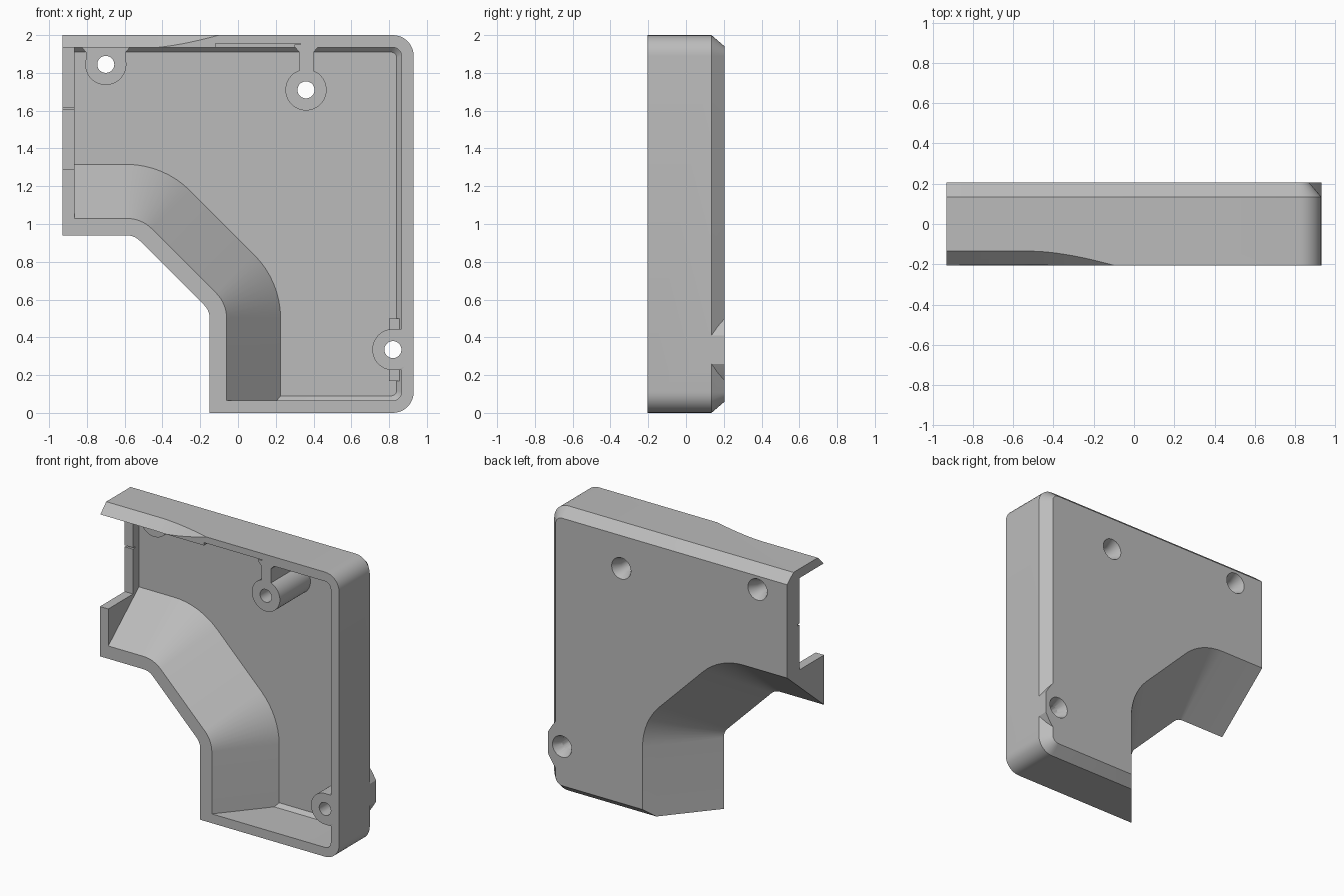
import bpy, bmesh
from math import sin, cos, radians, pi
from mathutils import Matrix

if "Cube" in bpy.data.objects:
    bpy.data.objects.remove(bpy.data.objects["Cube"])

FRONT, BACK, WALL, SLOPE = -0.205, 0.205, 0.065, 0.84

grey = bpy.data.materials.new("plain_grey")
grey.use_nodes = True
grey.diffuse_color = (0.5, 0.5, 0.5, 1)
grey.node_tree.nodes["Principled BSDF"].inputs["Base Color"].default_value = (0.5, 0.5, 0.5, 1)


def make(name, bm):
    bmesh.ops.recalc_face_normals(bm, faces=bm.faces)
    mesh = bpy.data.meshes.new(name)
    bm.to_mesh(mesh)
    bm.free()
    mesh.materials.append(grey)
    obj = bpy.data.objects.new(name, mesh)
    bpy.context.collection.objects.link(obj)
    return obj


def loft(name, loops):
    """Skin equal-length loops and cap both ends."""
    bm = bmesh.new()
    rings = [[bm.verts.new(p) for p in loop] for loop in loops]
    n = len(rings[0])
    for a, b in zip(rings, rings[1:]):
        for i in range(n):
            j = (i + 1) % n
            bm.faces.new((a[i], a[j], b[j], b[i]))
    bm.faces.new(rings[0])
    bm.faces.new(rings[-1])
    return make(name, bm)


def prism(name, pts, y0, y1):
    return loft(name, [[(x, y, z) for x, z in pts] for y in (y0, y1)])


def box(name, x0, x1, y0, y1, z0, z1):
    return prism(name, [(x0, z0), (x1, z0), (x1, z1), (x0, z1)], y0, y1)


def cone(name, x, z, y0, y1, r0, r1):
    """Round bar along y, radius r0 at y0 and r1 at y1."""
    bm = bmesh.new()
    place = Matrix.Translation((x, (y0 + y1) / 2, z)) @ Matrix.Rotation(-pi / 2, 4, "X")
    bmesh.ops.create_cone(bm, cap_ends=True, segments=48, radius1=r0, radius2=r1,
                          depth=y1 - y0, matrix=place)
    return make(name, bm)


def combine(body, tool, operation):
    mod = body.modifiers.new("combine", "BOOLEAN")
    mod.operation, mod.solver, mod.object = operation, "EXACT", tool
    bpy.context.view_layer.update()
    graph = bpy.context.evaluated_depsgraph_get()
    mesh = bpy.data.meshes.new_from_object(body.evaluated_get(graph))
    body.modifiers.clear()
    body.data = mesh
    bpy.data.objects.remove(tool)


def arc(cx, cz, r, a0, a1, n=8):
    steps = [radians(a0 + (a1 - a0) * i / n) for i in range(n + 1)]
    return [(cx + r * cos(a), cz + r * sin(a)) for a in steps]


def outline(y, left, inset, bend, radius):
    """Plate outline at depth y; bend pushes the stepped corner inwards."""
    edge = 0.93 - inset
    pts = [(-0.93 + left, 0.94 + bend)]
    pts += arc(-0.59, 0.84, 0.1 + bend, 90, 45)
    pts += arc(-0.25, 0.5, 0.1 + bend, 45, 0)
    pts += [(-0.15 + bend, inset)]
    pts += arc(edge - radius, inset + radius, radius, -90, 0)
    pts += arc(edge - radius, 2 - inset - radius, radius, 0, 90)
    pts += [(-0.93 + left, 2 - inset)]
    return [(x, y, z) for x, z in pts]


def bend_at(y):
    return SLOPE * (y - FRONT)


# Outer shell with chamfered back, then the hollow
cover = loft("cover_shell", [outline(y, 0, i, bend_at(y), r) for y, i, r in
                             ((FRONT, 0, 0.11), (0.135, 0, 0.11), (BACK, 0.06, 0.05))])
hollow = loft("hollow", [outline(y, WALL, i, 0.09 + bend_at(y), r) for y, i, r in
                         ((-0.25, WALL, 0.045), (0.11, WALL, 0.045), (0.135, 0.09, 0.03))])
combine(cover, hollow, "DIFFERENCE")

# Side opening, its notch and the shallow slot under the top wall
combine(cover, box("side_opening", -1, -0.86, -0.3, 0.07, 1.29, 1.935), "DIFFERENCE")
combine(cover, box("side_notch", -1, -0.86, 0, 0.09, 1.605, 1.615), "DIFFERENCE")
combine(cover, box("top_slot", -0.12, 0.33, -0.3, -0.1, 1.9, 1.955), "DIFFERENCE")

# Bevel on the top front edge that fades out along x
sections = [(-1, 0.07)] + [(-0.5 + 0.45 * k / 12, 0.07 - 0.085 * (k / 12) ** 1.6) for k in range(13)]
bevel = loft("fading_bevel", [[(x, FRONT + d + 0.1, 2.1), (x, FRONT - 0.1, 1.9 - d),
                               (x, FRONT - 0.1, 2.1)] for x, d in sections])
combine(cover, bevel, "DIFFERENCE")

# Pad that fills the back chamfer beside the low screw hole
pad = prism("pad", [(0.8, 0.17), (0.87, 0.17), (0.9, 0.21), (0.93, 0.26), (0.93, 0.41),
                    (0.9, 0.46), (0.87, 0.5), (0.8, 0.5)], 0.12, BACK)
combine(cover, pad, "UNION")


def hanging_neck(x0, x1, z0, y0):
    f = 0.025
    return prism("neck", [(x0, z0), (x1, z0), (x1, 1.935 - f), (x1 + f, 1.937),
                          (x1 + f, 1.95), (x0 - f, 1.95), (x0 - f, 1.937),
                          (x0, 1.935 - f)], y0, 0.16)


# Screw bosses with necks to the walls, drilled and countersunk
bosses = [(-0.7, 1.845, 0.07, hanging_neck(-0.805, -0.595, 1.845, 0.07)),
          (0.36, 1.71, FRONT, hanging_neck(0.325, 0.4, 1.75, FRONT)),
          (0.82, 0.335, FRONT, box("neck", 0.82, 0.9, FRONT, 0.16, 0.226, 0.444))]
for x, z, y, neck in bosses:
    combine(cover, cone("boss", x, z, y, 0.16, 0.109, 0.109), "UNION")
    combine(cover, neck, "UNION")
for x, z, y, _ in bosses:
    combine(cover, cone("hole", x, z, -0.3, 0.3, 0.045, 0.045), "DIFFERENCE")
    combine(cover, cone("countersink", x, z, 0.14, 0.21, 0.045, 0.077), "DIFFERENCE")

bpy.ops.object.select_all(action="DESELECT")
cover.select_set(True)
bpy.context.view_layer.objects.active = cover
bpy.ops.object.shade_smooth_by_angle(angle=radians(30))
